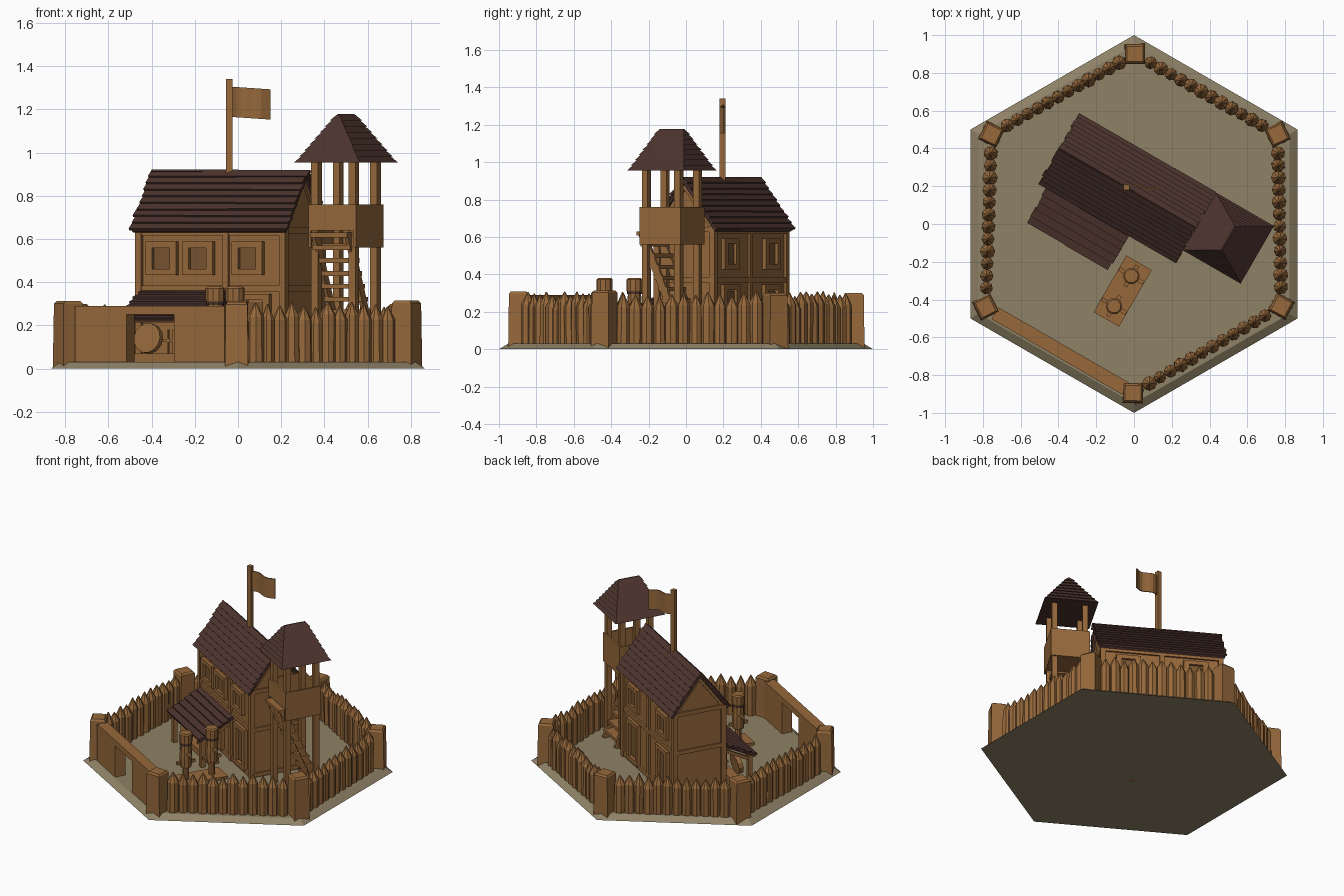
import bpy, bmesh, math, random
from mathutils import Matrix, Vector

if "Cube" in bpy.data.objects:
    bpy.data.objects.remove(bpy.data.objects["Cube"])

random.seed(4)
R = random.uniform


def material(name, col):
    m = bpy.data.materials.new(name)
    m.diffuse_color = (*col, 1)
    m.use_nodes = True
    m.node_tree.nodes["Principled BSDF"].inputs["Base Color"].default_value = m.diffuse_color
    return m


WOOD = material("wood", (0.305, 0.140, 0.044))
PANE = material("dark wood", (0.190, 0.090, 0.031))
ROOF = material("roof brown", (0.074, 0.034, 0.027))
EARTH = material("earth", (0.275, 0.222, 0.133))


def frame(x, y, deg):
    return Matrix.Translation((x, y, 0)) @ Matrix.Rotation(math.radians(deg), 4, 'Z')


def finish(bm, name, mat):
    bmesh.ops.recalc_face_normals(bm, faces=bm.faces)
    me = bpy.data.meshes.new(name)
    bm.to_mesh(me)
    bm.free()
    me.materials.append(mat)
    ob = bpy.data.objects.new(name, me)
    bpy.context.collection.objects.link(ob)
    return ob


def box(bm, M, c, s, tilt=0.0, axis='X'):
    m = M @ Matrix.Translation(c) @ Matrix.Rotation(tilt, 4, axis) @ Matrix.Diagonal((*s, 1))
    bmesh.ops.create_cube(bm, size=1, matrix=m)


def span(bm, M, x, y, z):
    """Box from (min, max) pairs."""
    box(bm, M, [sum(p) / 2 for p in (x, y, z)], [p[1] - p[0] for p in (x, y, z)])


def loft(bm, M, rings):
    """Skin a stack of closed rings and cap both ends."""
    vs = [[bm.verts.new(M @ Vector(p)) for p in r] for r in rings]
    n = len(vs[0])
    for a, b in zip(vs, vs[1:]):
        for i in range(n):
            bm.faces.new((a[i], a[(i + 1) % n], b[(i + 1) % n], b[i]))
    bm.faces.new(vs[0][::-1])
    bm.faces.new(vs[-1])


def ngon(r, z, n, a0=0.0):
    return [(r * math.cos(a0 + math.tau * i / n), r * math.sin(a0 + math.tau * i / n), z) for i in range(n)]


def rect(a, b, z):
    return [(-a, -b, z), (a, -b, z), (a, b, z), (-a, b, z)]


def turned(bm, M, x, y, prof, n=10, a0=0.0):
    loft(bm, M @ Matrix.Translation((x, y, 0)), [ngon(r, z, n, a0) for r, z in prof])


def plank_slope(bm, M, u0, u1, top, low, rows):
    """Overlapping ragged planks between two (v, z) points."""
    t, l = Vector(top), Vector(low)
    d = (l - t).normalized()
    n = Vector((-d.y, d.x)) if d.x > 0 else Vector((d.y, -d.x))
    step = (l - t).length / rows
    mid = (t + l) / 2 - n * 0.012
    box(bm, M, ((u0 + u1) / 2, mid.x, mid.y), (u1 - u0 - 0.02, (l - t).length, 0.014), math.atan2(d.y, d.x))
    for i in range(rows):
        c = t + d * step * (i + 0.5)
        dd = d + n * 0.24
        cuts = [u0 + R(-.006, .006), u0 + (u1 - u0) * R(.3, .7), u1 + R(-.006, .006)]
        for a, b in zip(cuts, cuts[1:]):
            box(bm, M, ((a + b) / 2, c.x, c.y), (b - a, step * R(1.05, 1.2), 0.012),
                math.atan2(dd.y, dd.x) + R(-.02, .02))


I = Matrix.Identity(4)
HOUSE = frame(-0.035, 0.19, -30)
TOWER = frame(0.50, -0.075, -30)
GATE = frame(-0.39, -0.672, -30)
YARD = frame(-0.06, -0.355, -30)

# hexagonal ground plate
bm = bmesh.new()
loft(bm, I, [ngon(1, 0, 6, math.pi / 2), ngon(0.95, 0.03, 6, math.pi / 2)])
finish(bm, "ground_plate", EARTH)

# corner posts and pointed log palisade (lower left edge is the gate)
posts, logs = bmesh.new(), bmesh.new()
CORNERS = [(.76, .475), (.005, .90), (-.755, .475), (-.785, -.44), (-.005, -.895), (.78, -.435)]
for k in range(6):
    p, q = (Vector((*CORNERS[j % 6], 0)) for j in (k, k + 1))
    h = R(.295, .315)
    loft(posts, Matrix.Translation(p) @ Matrix.Rotation(math.radians(30 + 60 * k) + R(-.1, .1), 4, 'Z'),
         [rect(.054, .054, .005), rect(.05, .05, h - .012), rect(.04, .042, h)])
    if k == 3:
        continue
    for i in range(12):
        c = p.lerp(q, 0.075 + 0.85 * (i + 0.5) / 12)
        r, h = R(.033, .040), R(.28, .312)
        turned(logs, I, c.x, c.y, [(r, .005), (r * R(.93, 1.04), h - R(.055, .075)), (.003, h)], 8, R(0, 1))
finish(posts, "corner_posts", WOOD)
finish(logs, "palisade_logs", WOOD)

# gate wall with doorway
bm = bmesh.new()
span(bm, GATE, (-.40, -.125), (-.036, .036), (.005, .29))
span(bm, GATE, (.13, .40), (-.036, .036), (.005, .29))
span(bm, GATE, (-.125, .13), (-.036, .036), (.25, .29))
finish(bm, "gate_wall", WOOD)

# house body: gabled prism
U, V = 0.385, 0.172
bm = bmesh.new()
loft(bm, HOUSE, [[(u, -V, .005), (u, V, .005), (u, V, .655), (u, 0, .885), (u, -V, .655)] for u in (-U, U)])
finish(bm, "house_walls", WOOD)

# timber frame: corner posts, middle posts, belts, gable frame
bm = bmesh.new()
for u in (-U, U):
    for v in (-V, V):
        box(bm, HOUSE, (u, v, .33), (.034, .034, .65))
    for z in (.05, .37, .64):
        box(bm, HOUSE, (u, 0, z), (.022, 2 * V, .028))
    for s in (-1, 1):
        box(bm, HOUSE, (u, s * .085, .755), (.02, .29, .02), -s * math.atan2(.23, V))
for v, um in ((-V, .08), (V, 0)):
    box(bm, HOUSE, (um, v, .33), (.03, .026, .64))
    for z in (.05, .37, .63):
        box(bm, HOUSE, (0, v, z), (2 * U, .024, .028))
finish(bm, "house_timbers", WOOD)

# windows and doors on the long walls
frames, panes = bmesh.new(), bmesh.new()


def opening(u, side, z, w, h):
    v = side * (V + .008)
    for s in (-1, 1):
        box(frames, HOUSE, (u + s * (w / 2 - .018), v, z), (.036, .03, h))
        box(frames, HOUSE, (u, v, z + s * (h / 2 - .014)), (w, .03, .028))
    box(panes, HOUSE, (u, side * (V + .002), z), (w * .75, .007, h * .75))


for u in (-.26, -.065, .20):
    opening(u, -1, .51, .165, .155)
for u in (-.22, .22):
    opening(u, 1, .51, .16, .165)
    opening(u, 1, .20, .17, .29)
opening(.24, -1, .20, .16, .29)
opening(-.10, -1, .19, .14, .27)
finish(frames, "window_frames", WOOD)
finish(panes, "window_panes", PANE)

# house roof and lean-to roof
bm = bmesh.new()
for s in (-1, 1):
    plank_slope(bm, HOUSE, -.42, .42, (0, .917), (s * .208, .642), 9)
finish(bm, "house_roof", ROOF)
bm = bmesh.new()
plank_slope(bm, HOUSE, -.37, .13, (-.17, .365), (-.42, .235), 6)
finish(bm, "porch_roof", ROOF)

# porch posts, bench, weapon rack, round target
bm = bmesh.new()
for u in (-.33, .09):
    box(bm, HOUSE, (u, -.385, .12), (.03, .03, .24))
    box(bm, HOUSE, (u, -.29, .25), (.022, .22, .022), .48)
box(bm, HOUSE, (-.12, -.385, .225), (.46, .022, .022))
finish(bm, "porch_posts", WOOD)
bm = bmesh.new()
box(bm, HOUSE, (-.12, -.30, .045), (.42, .07, .05))
for i in range(5):
    box(bm, HOUSE, (-.16 + i * .03, -.30, .12), (.009, .009, .12))
box(bm, HOUSE, (-.10, -.30, .13), (.16, .014, .014))
finish(bm, "weapon_rack", WOOD)
bm = bmesh.new()
disc = HOUSE @ Matrix.Translation((-.245, -.335, .14)) @ Matrix.Rotation(math.radians(80), 4, 'X')
loft(bm, disc, [ngon(.07, -.015, 14), ngon(.07, .015, 14)])
finish(bm, "round_target", WOOD)

# practice dummies on a low plank platform
plat, body, band = bmesh.new(), bmesh.new(), bmesh.new()
box(plat, YARD, (0, 0, .027), (.155, .346, .045))
for v in (-.092, .092):
    turned(body, YARD, 0, v, [(.022, .04), (.022, .14), (.038, .14), (.041, .21), (.036, .30),
                              (.044, .315), (.044, .372), (.036, .38)])
    turned(band, YARD, 0, v, [(.041, .295), (.041, .318)])
    box(body, YARD, (0, v, .235), (.15, .02, .02))
    box(body, YARD, (0, v, .17), (.02, .13, .02))
finish(plat, "dummy_platform", WOOD)
finish(body, "practice_dummies", WOOD)
finish(band, "dummy_bands", ROOF)

# watchtower legs and lookout box
bm = bmesh.new()
for u in (-.1, .1):
    for v in (-.1, .1):
        box(bm, TOWER, (u, v, .49), (.036, .036, .97))
finish(bm, "tower_legs", WOOD)
bm = bmesh.new()
box(bm, TOWER, (0, .02, .57), (.25, .20, .02))
for s in (-1, 1):
    box(bm, TOWER, (s * .12, 0, .66), (.014, .254, .20))
box(bm, TOWER, (0, .12, .66), (.254, .014, .20))
box(bm, TOWER, (0, -.12, .70), (.254, .014, .12))
finish(bm, "tower_lookout", WOOD)

# steep stair climbing into the tower
bm = bmesh.new()
top, foot = Vector((-.135, .625)), Vector((.13, .03))
d = foot - top
for s in (-1, 1):
    m = (top + foot) / 2
    box(bm, TOWER, (s * .088, m.x, m.y), (.018, d.length, .04), math.atan2(d.y, d.x))
for i in range(10):
    p = top.lerp(foot, (i + .1) / 10)
    box(bm, TOWER, (0, p.x, p.y), (.20, .06, .022))
finish(bm, "tower_stair", WOOD)

# hipped tower roof in stepped courses
bm = bmesh.new()
N = 8
for i in range(N):
    ring = lambda t, e: rect(.17 + (.006 - .17) * t + e, .17 + (.075 - .17) * t + e, .955 + .222 * t)
    loft(bm, TOWER, [ring(i / N, .006), ring((i + 1.05) / N, -.002)])
finish(bm, "tower_roof", ROOF)

# flagpole and waving flag
bm = bmesh.new()
box(bm, I, (-.04, .195, 1.11), (.03, .03, .46))
finish(bm, "flagpole", WOOD)
bm = bmesh.new()
rings = []
for i in range(9):
    t = i / 8
    x, y, z = -.027 + .177 * t, .195 + .013 * math.sin(t * 7), -.012 * t
    rings.append([(x, y - .004, 1.165 + z), (x, y + .004, 1.165 + z), (x, y + .004, 1.305 + z), (x, y - .004, 1.305 + z)])
loft(bm, I, rings)
finish(bm, "flag", WOOD)
